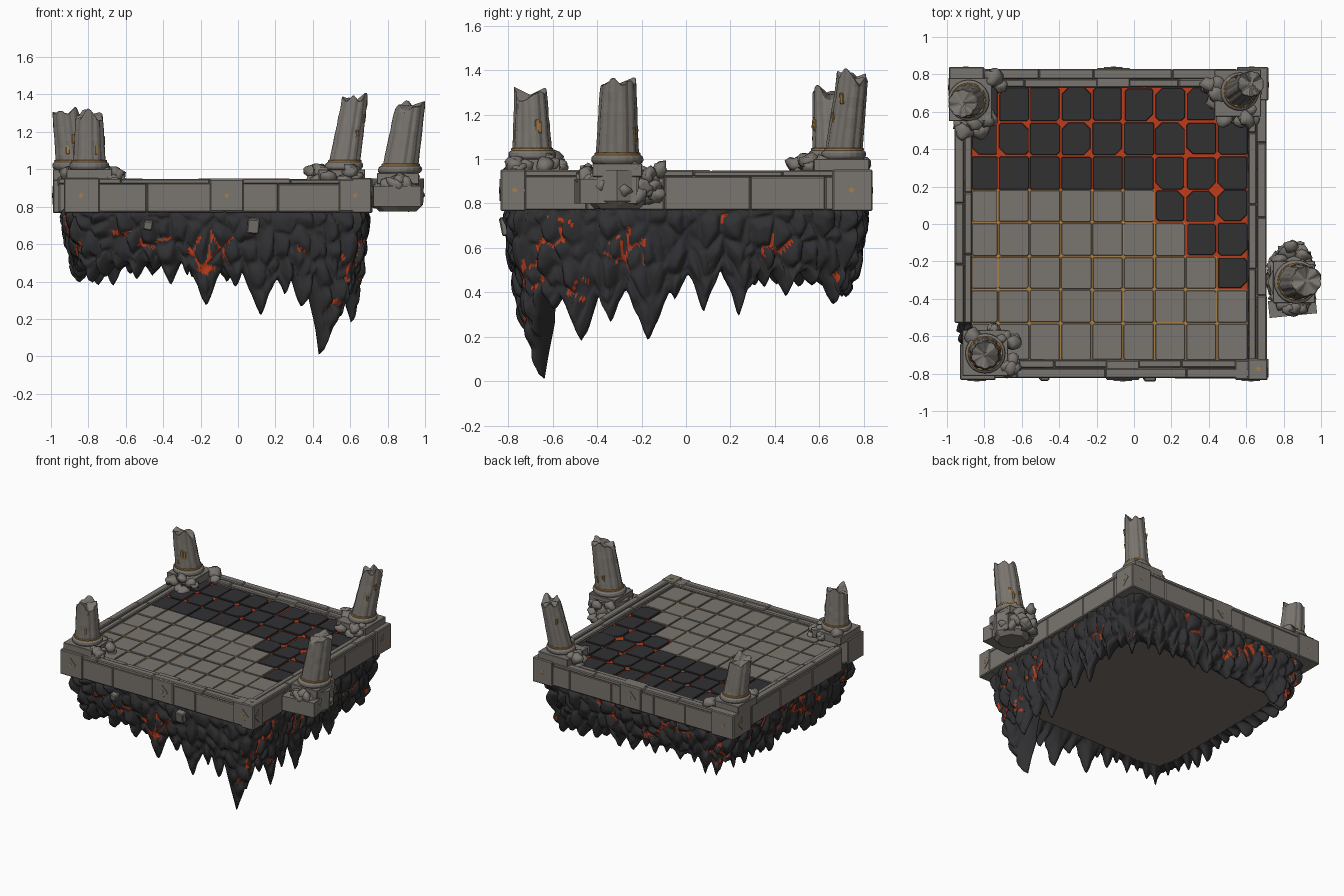
import bpy, bmesh, math, random
from mathutils import Vector, Euler, noise

if "Cube" in bpy.data.objects:
    bpy.data.objects.remove(bpy.data.objects["Cube"])

random.seed(7)
R = random.uniform


def material(name, rgb):
    m = bpy.data.materials.new(name)
    m.diffuse_color = [(c / 255) ** 2.2 for c in rgb] + [1]
    m.use_nodes = True
    m.node_tree.nodes["Principled BSDF"].inputs["Base Color"].default_value = m.diffuse_color
    return m


MATS = [material("grey stone", (121, 116, 110)), material("dark rock", (52, 52, 54)),
        material("lava", (186, 62, 32)), material("gold inlay", (165, 124, 70)),
        material("brown underside", (122, 112, 106))]
STONE, ROCK, LAVA, GOLD, UNDER = range(5)

# template ball for all rubble lumps
_b = bmesh.new()
bmesh.ops.create_icosphere(_b, subdivisions=2, radius=1)
BALL_V = [v.co.copy() for v in _b.verts]
BALL_F = [[v.index for v in f.verts] for f in _b.faces]
_b.free()


class Part:
    """Collects simple solids and turns them into one object."""
    def __init__(self):
        self.v, self.f, self.m, self.s = [], [], [], []

    def add(self, verts, faces, mat, smooth=False):
        n = len(self.v)
        self.v += [tuple(v) for v in verts]
        self.f += [[i + n for i in f] for f in faces]
        self.m += mat if isinstance(mat, list) else [mat] * len(faces)
        self.s += [smooth] * len(faces)

    def box(self, x0, x1, y0, y1, z0, z1, mat=STONE, rot=(0, 0, 0)):
        c = Vector(((x0 + x1) / 2, (y0 + y1) / 2, (z0 + z1) / 2))
        h = ((x1 - x0) / 2, (y1 - y0) / 2, (z1 - z0) / 2)
        m = Euler(rot).to_matrix()
        vs = [c + m @ Vector((a * h[0], b * h[1], d * h[2])) for d in (-1, 1) for a, b in ((-1, -1), (1, -1), (1, 1), (-1, 1))]
        self.add(vs, [[3, 2, 1, 0], [4, 5, 6, 7]] +
                 [[i, (i + 1) % 4, (i + 1) % 4 + 4, i + 4] for i in range(4)], mat)

    def lump(self, c, size, rot=(0, 0, 0), rough=0.6):
        off, m = Vector((R(0, 90), R(0, 90), R(0, 90))), Euler(rot).to_matrix()
        vs = [Vector(c) + m @ (Vector([a * b for a, b in zip(v, size)]) * (1 + rough * noise.noise(v * 1.5 + off)))
              for v in BALL_V]
        self.add(vs, BALL_F, STONE, True)

    def tube(self, rings, n, mat, flute=0.0, jag=0.0, sink=0.0):
        """Closed tube through (centre, radius) rings; flutes and a broken top are optional."""
        vs, off = [], R(0, 50)
        for k, (c, r) in enumerate(rings):
            for i in range(n):
                a = 2 * math.pi * i / n
                rr = r * (1 - flute * (i % 3 == 0)) * (1 + flute * 0.5 * noise.noise((i * .4, k * .9, off)))
                dz = jag * noise.noise((math.cos(a) * 1.2 + off, math.sin(a) * 1.2, off)) if k == len(rings) - 1 else 0
                vs.append((c[0] + rr * math.cos(a), c[1] + rr * math.sin(a), c[2] + dz))
        fs = [[k * n + i, k * n + (i + 1) % n, (k + 1) * n + (i + 1) % n, (k + 1) * n + i]
              for k in range(len(rings) - 1) for i in range(n)]
        top = len(vs)
        vs.append(Vector(rings[-1][0]) - Vector((0, 0, sink)))
        fs += [[top - n + i, top - n + (i + 1) % n, top] for i in range(n)] + [list(range(n))[::-1]]
        self.add(vs, fs, mat)

    def finish(self, name, bevel=0.0):
        me = bpy.data.meshes.new(name)
        me.from_pydata(self.v, [], self.f)
        for m in MATS:
            me.materials.append(m)
        me.polygons.foreach_set("material_index", self.m)
        me.polygons.foreach_set("use_smooth", self.s)
        ob = bpy.data.objects.new(name, me)
        bpy.context.collection.objects.link(ob)
        if bevel:
            b = ob.modifiers.new("worn edges", 'BEVEL')
            b.width, b.segments, b.limit_method = bevel, 1, 'ANGLE'


# floor: grid of tiles, dark cracked ones at the back, plates of gold or lava in the gaps
FLOOR = 0.922
xs = [-0.87] + [0.61 - 0.167 * k for k in range(8, -1, -1)]
ys = [0.735, 0.547, 0.365, 0.184, 0.008, -0.173, -0.35, -0.53, -0.73]
dark_from = [-1, -1, -1, 0.1, 0.27, 0.43, 9, 9]
tiles, joints = Part(), Part()
for j in range(8):
    for i in range(9):
        x0, x1, y0, y1 = xs[i], xs[i + 1], ys[j + 1], ys[j]
        dark = x0 > dark_from[j]
        joints.box(x0, x1, y0, y1, FLOOR - .02, FLOOR - (.01 if dark else .006), LAVA if dark else GOLD)
        hot = dark and (x0 > 0.1 or j < 2)
        g = [R(.003, .010) if hot else R(.002, .006) for _ in range(4)]
        if dark and j == 2:
            g[2] = 0.0
        x0, x1, y0, y1 = x0 + g[0], x1 - g[1], y0 + g[2], y1 - g[3]
        c = [random.choice((.006, .01, .016, .035)) if hot else R(0.003, 0.01) for _ in range(4)]
        p = [(x0 + c[0], y0), (x1 - c[1], y0), (x1, y0 + c[1]), (x1, y1 - c[2]),
             (x1 - c[2], y1), (x0 + c[3], y1), (x0, y1 - c[3]), (x0, y0 + c[0])]
        cx, cy, z = (x0 + x1) / 2, (y0 + y1) / 2, FLOOR + R(-.002, .004)
        vs = [(a, b, FLOOR - .02) for a, b in p] + [(a, b, z - 0.003) for a, b in p] + \
             [(cx + (a - cx) * .97, cy + (b - cy) * .97, z) for a, b in p]
        fs = [[k * 8 + q, k * 8 + (q + 1) % 8, k * 8 + 8 + (q + 1) % 8, k * 8 + 8 + q] for k in (0, 1) for q in range(8)]
        tiles.add(vs, fs + [list(range(16, 24))], ROCK if dark else STONE)
tiles.finish("floor_tiles")
joints.finish("floor_joints")

# stone rail: blocks under two capping strips on each side
rail = Part()


def beam(along_x, a0, a1, outer, inner):
    lo, hi, mid = min(outer, inner), max(outer, inner), outer * .45 + inner * .55
    put = (lambda p, q, u, w, *z: rail.box(p, q, u, w, *z)) if along_x else (lambda p, q, u, w, *z: rail.box(u, w, p, q, *z))
    for z0, z1, step, u, w in ((0.77, 0.925, .38, lo, hi), (0.92, 0.95, .4, min(outer, mid), max(outer, mid)),
                               (0.92, 0.942, .45, min(inner, mid), max(inner, mid))):
        p = a0
        while p < a1 - .01:
            q = min(a1, p + step * R(.7, 1.2))
            q = a1 if a1 - q < .1 else q
            put(p, q, u + R(0, .003), w - R(0, .003), z0, z1 + R(-.004, .002))
            p = q


beam(True, -0.93, 0.71, -0.825, -0.725)
beam(True, -0.97, 0.71, 0.83, 0.73)
beam(False, -0.73, 0.74, 0.71, 0.61)
beam(False, -0.53, 0.74, -0.96, -0.865)
# projecting corner and middle blocks
for x0, x1, y0, y1 in ((-.93, -.74, -.835, -.64), (.61, .715, -.835, -.72), (-.99, -.8, .62, .84), (.55, .718, .66, .84)):
    rail.box(x0, x1, y0, y1, 0.765, 0.953)
rail.box(-.15, .03, -.833, -.73, .775, .947)
rail.box(.54, .71, -.833, -.73, .775, .947)
rail.box(-.2, -.02, .73, .835, .775, .947)
rail.finish("stone_rail", 0.006)

# carved diamond panels with gold centres
carving = Part()
q = math.pi / 4
for x, s in ((-.84, -1), (-.06, -1), (.625, -1), (-.11, 1), (-.9, 1), (.63, 1)):
    y = s * .836
    for h, t, m in ((.035, .003, STONE), (.01, .005, GOLD)):
        carving.box(x - h, x + h, y - t, y + t, .86 - h, .86 + h, m, (0, q, 0))
for x, y in ((.717, .745), (.715, -.77), (-.99, .73)):
    for h, t, m in ((.035, .003, STONE), (.01, .005, GOLD)):
        carving.box(x - t, x + t, y - h, y + h, .86 - h, .86 + h, m, (q, 0, 0))
carving.box(.655, .675, -.785, -.765, .95, .957, GOLD, (0, 0, q))
carving.finish("carved_panels")

# broken leaning columns: base centre, base height, top centre, radius, plinth half width
columns = (("front_left", (-.795, -.69), .95, (-.795, -.70, 1.30), .084, .122),
           ("back_left", (-.875, .665), .95, (-.918, .645, 1.30), .086, .115),
           ("back_right", (.555, .70), .95, (.625, .75, 1.375), .080, .125),
           ("right", (.855, -.31), .93, (.922, -.305, 1.35), .092, .112))
for name, (bx, by), bz, top, r, h in columns:
    col, base, top = Part(), Vector((bx, by, bz)), Vector(top)
    axis = (top - base) / (top.z - base.z)
    at = lambda z: base + axis * (z - base.z)
    z = bz + .05
    col.box(bx - h, bx + h, by - h, by + h, bz - .01, z)
    col.tube([(at(z), r * 1.2), (at(z + .012), r * 1.28), (at(z + .03), r * 1.26), (at(z + .04), r * 1.1)], 20, STONE)
    col.tube([(at(z + .035), r * 1.12), (at(z + .05), r * 1.12)], 20, GOLD)
    n = 7
    col.tube([(at(z + .04).lerp(top, k / n), r * (1.06 - .18 * k / n)) for k in range(n + 1)], 30, STONE, .07, .07, .01)
    for k in range(3):  # chipped gold flakes lying on the shaft
        a, zz = R(0, 6.28), R(z + .08, top.z - .1)
        p = at(zz) + Vector((math.cos(a), math.sin(a), 0)) * r * .97
        col.box(p.x - .004, p.x + .004, p.y - .009, p.y + .009, zz - .025, zz + .025, GOLD, (0, math.atan(axis.x), a))
    col.finish(name + "_column", 0.003)
    rubble = Part()
    if name == "right":  # broken footing that has split away from the rail
        rubble.tube([((bx, by, .775), .10), ((bx, by, .81), .135), ((bx, by, .95), .14)], 8, STONE)
        rubble.box(.73, .965, by - .09, by + .09, .80, .92)
        rubble.box(.72, .975, -.49, -.40, .80, .91, STONE, (0, 0, .1))
        for k in range(40):
            a, d = k * 2.4, R(.1, .125)
            rubble.lump((bx - .01 + d * .85 * math.cos(a), by + .02 + d * 1.35 * math.sin(a), R(.815, .97)),
                        (R(.03, .045), R(.035, .05), R(.03, .045)), (R(-.4, .4), R(-.4, .4), R(0, 3)))
    else:
        mid = math.atan2(-by, -bx)
        for k in range(13):
            a, d = mid + R(-1.5, 1.5), R(.10, .18)
            s = R(.025, .048)
            rubble.lump((bx + d * math.cos(a), by + d * math.sin(a), R(.94, 1.01) - (d - .1) * .4),
                        (s, s * R(.8, 1.3), s * .85), (R(-.4, .4), R(-.4, .4), R(0, 3)))
    rubble.finish(name + "_rubble")

# hanging rock: one closed skirt around the rail, its lower edge drawn by spike tips
CX, HX, HY, CAP = -.122, .83, .825, .50
P = 4 * (HX + HY)
inset_of = lambda z: .17 if z < .1 else .105
tips = [(HX * (1 + (x - CX) / (HX - inset_of(z))), z) for x, z in (
    (-.80, .39), (-.72, .42), (-.64, .47), (-.54, .41), (-.45, .45), (-.36, .38), (-.27, .43),
    (-.17, .27), (-.02, .36), (.12, .22), (.25, .33), (.34, .26), (.45, .0), (.585, .19))]
BIG = tips[-2][0]
tips += [(2 * HX + HY * (1 + y / (HY - .105)), z) for y, z in (
    (-.6, .3), (-.47, .18), (-.34, .27), (-.17, .18), (-.05, .36), (.08, .32), (.24, .31), (.35, .42),
    (.45, .38), (.57, .43), (.69, .34))]
tips += [(2 * HX + 2 * HY + .16 + .118 * k + R(-.02, .02), R(.37, .46)) for k in range(13)]
tips += [(4 * HX + 2 * HY + .12 + .118 * k + R(-.02, .02), R(.38, .46)) for k in range(13)]


def outline(s, inset):
    """Point on the rectangle under the rail, moved inwards."""
    s %= P
    for a, b, c in ((2 * HX, 0, 1), (2 * HY, 1, 1), (2 * HX, 0, -1), (2 * HY, 1, -1)):
        if s <= a:
            break
        s -= a
    w = (s / a * 2 - 1) * c
    u, v = (w, -c) if b == 0 else (c, w)
    k = 1 - .05 * max(0, abs(u * v) - .75) / .25  # soften the corners
    return CX + (HX - inset) * u * k, (HY - inset) * v * k


def away(s, t):
    d = abs(s - t) % P
    return min(d, P - d)


def cell(p):
    """Distance to the crease between neighbouring boulders."""
    d = noise.voronoi(Vector((p[0] * 12, p[1] * 12, p[2] * 8)))[0]
    return d[1] - d[0]


COLS, ROWS = 660, 34
verts, faces, mats, rows = [], [], [], ROWS + 5
for i in range(COLS):
    s = P * i / COLS
    low = min([CAP] + [z + (3.0 if z < .1 else 2.3) * away(s, t) ** 1.05 for t, z in tips])
    low = min(CAP, low + .04 * noise.noise((s * 22, 0, 5))) if low > .03 else low
    deep = .105 + .07 * max(0, 1 - away(s, BIG) / .16)
    for k in range(ROWS + 1):
        t = 1 - k / ROWS
        z = low + (.785 - low) * t
        slope = deep * (1 - t ** .5)
        bump = min(1, cell((*outline(s, slope), z)) * 1.8) ** .6
        fade = min(1, t * 5)
        x, y = outline(s, slope + (.028 - .036 * bump) * fade + .02 * max(0, t - .92) / .08)
        verts.append((x, y, max(low, z - .012 * bump * fade * (t < .97))))
    for k in range(1, 5):  # inner face rising to the flat underside
        t = k / 4
        x, y = outline(s, deep + .07 * t ** .7 + (.015 * noise.noise((s * 14, t * 3, 2)) if k < 4 else 0))
        verts.append((x, y, low + (CAP - low) * t))
for i in range(COLS):
    for k in range(rows - 1):
        j = (i + 1) % COLS
        f = [i * rows + k, i * rows + k + 1, j * rows + k + 1, j * rows + k]
        c = sum((Vector(verts[n]) for n in f), Vector()) / 4
        hot = 2 < k < ROWS * .8 and noise.noise(c * 6) > .28 and cell(c) < .085
        faces.append(f)
        mats.append(LAVA if hot else ROCK)
rock = Part()
rock.add(verts, faces, mats, True)
rock.finish("hanging_rock")

# flat underside closing the skirt
under = Part()
ring = [verts[i * rows + rows - 1] for i in range(COLS)]
under.add(ring, [list(range(COLS))[::-1]], UNDER)
under.finish("flat_underside")

# two loose stones wedged in the front of the rock
wedge = Part()
wedge.box(-.505, -.455, -.835, -.77, .68, .73, STONE, (.2, .2, 0))
wedge.box(.05, .115, -.835, -.77, .66, .74, STONE, (.2, .1, 0))
wedge.finish("wedged_stones", .006)
